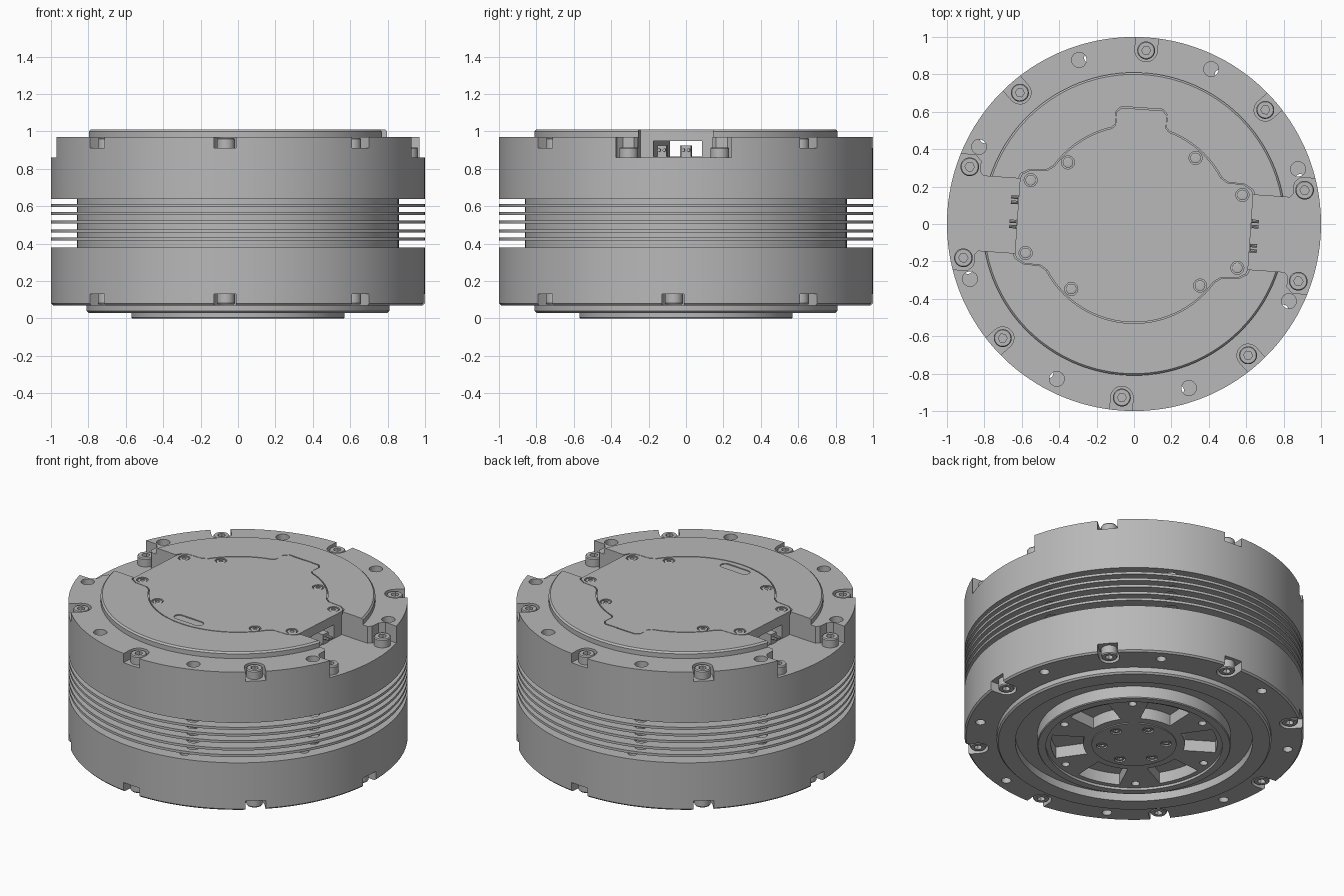
import bpy, bmesh
from math import sin, cos, pi, radians
from mathutils import Matrix

cube = bpy.data.objects.get("Cube")
if cube:
    bpy.data.objects.remove(cube, do_unlink=True)

grey = bpy.data.materials.new("machined_grey")
grey.use_nodes = True
grey.diffuse_color = (0.48, 0.48, 0.48, 1)
grey.node_tree.nodes["Principled BSDF"].inputs["Base Color"].default_value = grey.diffuse_color

parts = []


def new_collection(name):
    col = bpy.data.collections.new(name)
    bpy.context.scene.collection.children.link(col)
    return col


housing_cuts = new_collection("housing_cutters")
cover_cuts = new_collection("cover_cutters")


def skin(name, rings, cutter_of=None):
    """Join equal rings of points with quads and cap both ends."""
    bm = bmesh.new()
    loops = [[bm.verts.new(p) for p in ring] for ring in rings]
    n = len(loops[0])
    for a, b in zip(loops, loops[1:]):
        for i in range(n):
            j = (i + 1) % n
            bm.faces.new((a[i], a[j], b[j], b[i]))
    bm.faces.new(loops[0][::-1])
    bm.faces.new(loops[-1])
    bmesh.ops.recalc_face_normals(bm, faces=bm.faces[:])
    mesh = bpy.data.meshes.new(name)
    bm.to_mesh(mesh)
    bm.free()
    obj = bpy.data.objects.new(name, mesh)
    if cutter_of:
        cutter_of.objects.link(obj)
        obj.hide_render = True
    else:
        bpy.context.collection.objects.link(obj)
        mesh.materials.append(grey)
        parts.append(obj)
    return obj


def arc(r, a0, a1, n, cx=0, cy=0):
    steps = [radians(a0 + (a1 - a0) * i / n) for i in range(n + 1)]
    return [(cx + r * cos(a), cy + r * sin(a)) for a in steps]


def polar(r, deg):
    return r * cos(radians(deg)), r * sin(radians(deg))


def spun(points, deg):
    c, s = cos(radians(deg)), sin(radians(deg))
    return [(x * c - y * s, x * s + y * c) for x, y in points]


def prism(name, points, z0, z1, cutter_of=None):
    return skin(name, [[(x, y, z) for x, y in points] for z in (z0, z1)], cutter_of)


def hole(r, at, z0, z1, col):
    prism("hole_cutter", arc(r, 0, 360, 24, *at)[:-1], z0, z1, col)


def lathe(name, profile, n=144):
    return skin(name, [[(*polar(r, 360 * i / n), z) for i in range(n)] for r, z in profile])


def screw(name, at, z, r, h, up=1):
    """Cap screw with a hexagonal socket; z is the seat height."""
    rings = []
    for k, t, hexed in ((1, -.1, 0), (1, .88, 0), (.9, 1, 0), (.5, 1, 1), (.5, .5, 1)):
        ring = []
        for i in range(24):
            a = i * 15
            f = cos(pi / 6) / cos(radians(a % 60 - 30)) if hexed else 1
            x, y = polar(r * k * f, a)
            ring.append((at[0] + x, at[1] + y, z + up * t * h))
        rings.append(ring)
    skin(name, rings)


def carve(obj, col):
    mod = obj.modifiers.new("cuts", "BOOLEAN")
    mod.operand_type = "COLLECTION"
    mod.collection = col
    mod.solver = "EXACT"
    bpy.context.view_layer.objects.active = obj
    bpy.ops.object.modifier_apply(modifier=mod.name)
    for cutter in list(col.objects):
        bpy.data.objects.remove(cutter, do_unlink=True)
    bpy.data.collections.remove(col)


# Housing: stepped underside, cooling fins, flange and raised top
profile = [(.25, .01), (.25, .016), (.52, .016), (.52, 0), (.565, 0), (.57, .005),
           (.57, .08), (.7, .08), (.7, .03), (.8, .03), (.81, .04), (.81, .07),
           (.99, .07), (1, .08), (1, .38), (.86, .38)]
for z in (.425, .468, .516, .56, .603):
    profile += [(.86, z - .008), (1, z - .008), (1, z + .008), (.86, z + .008)]
profile += [(.86, .64), (1, .64), (1, .97), (.81, .97), (.81, 1), (.8, 1.01)]
housing = lathe("housing", profile)

# Cable bays on both sides, joined by a tunnel
half_bay = [(.625, .2), (.82, .2), (.84, .22), (.84, .28), (.87, .31), (1.1, .31)]
bay = half_bay + [(x, -y) for x, y in reversed(half_bay)]
for turn in (0, 180):
    prism("bay_cutter", spun(bay, turn), .86, 1.1, housing_cuts)
prism("tunnel_cutter", [(-.7, -.13), (.7, -.13), (.7, .13), (-.7, .13)], .865, .95, housing_cuts)

# Flange screws in open notches, and through holes
notch = arc(.06, 90, 270, 12, .93) + [(1.1, -.06), (1.1, .06)]
for i in range(8):
    a = 45 * i
    prism("notch_cutter", spun(notch, a), -.1, .13, housing_cuts)
    screw("bottom_flange_screw", polar(.93, a), .13, .048, .055, -1)
    if a % 180:
        prism("notch_cutter", spun(notch, a), .91, 1.1, housing_cuts)
        screw("top_flange_screw", polar(.93, a), .91, .048, .055)
    hole(.04, polar(.925, a + 22.5), .39, 1.1, housing_cuts)
    hole(.029, polar(.92, a + 19), -.1, .385, housing_cuts)
for a in (15.2, -15.2, 164.8, 195.2):
    screw("bay_screw", polar(.93, a), .86, .05, .055)

# Output hub underneath: pockets, dowel holes and screws
pocket = arc(.3, -19, 19, 6) + arc(.49, 16, -16, 8)
for i in range(6):
    a = 20 + 60 * i
    prism("pocket_cutter", spun(pocket, a), -.1, .09, housing_cuts)
    hole(.024, polar(.47, a + 33), -.1, .06, housing_cuts)
    hole(.033, polar(.19, a), -.1, .035, housing_cuts)
    screw("hub_screw", polar(.19, a), .035, .028, .022, -1)

# Cover plate let into the top, with a thin seam around it
wing = [(.625, .2), (.615, .225), (.57, .25), (.48, .255)]
tab = [(.135, .52), (.135, .59), (.11, .615)]
upper = wing + arc(.525, 32, 73, 14) + tab
upper += [(-x, y) for x, y in reversed(upper)]
lower = [(-x, -y) for x, y in wing] + arc(.525, 212, 328, 40)
lower += [(x, -y) for x, y in reversed(wing)]
outline = upper + lower
prism("cover_recess_cutter", [(x * 1.012, y * 1.012) for x, y in outline], .99, 1.1, housing_cuts)
cover = prism("cover_plate", outline, .985, 1.01)

# Cover screws and the shallow label slot
spots = [(.6, a) for a in (19, 161, 199, 341)] + [(.483, a) for a in (51, 141, 230, 321)]
for r, a in spots:
    hole(.035, polar(r, a), .998, 1.1, cover_cuts)
    screw("cover_screw", polar(r, a), .998, .028, .01)
slot = arc(.03, 90, 270, 8, -.075, -.46) + arc(.03, -90, 90, 8, .075, -.46)
prism("slot_cutter", slot, 1.004, 1.1, cover_cuts)

carve(housing, housing_cuts)
carve(cover, cover_cuts)

# Connectors with pins at both ends of the tunnel
for side in (-1, 1):
    for y in (-.085, .045):
        plug = [(.54, y - .025), (.63, y - .025), (.63, y + .025), (.54, y + .025)]
        prism("connector", [(side * px, side * py) for px, py in plug], .86, .925)
        for dy in (-.014, .014):
            pin = [[(side * x, side * (y + dy) + u, .9 + v) for u, v in arc(.009, 0, 360, 8)[:-1]]
                   for x in (.62, .665)]
            skin("connector_pin", pin)

# Turn the assembly slightly and smooth the round surfaces
bpy.ops.object.select_all(action="DESELECT")
for obj in parts:
    obj.data.transform(Matrix.Rotation(radians(-4), 4, "Z"))
    obj.select_set(True)
bpy.context.view_layer.objects.active = housing
bpy.ops.object.shade_smooth_by_angle(angle=radians(30))
